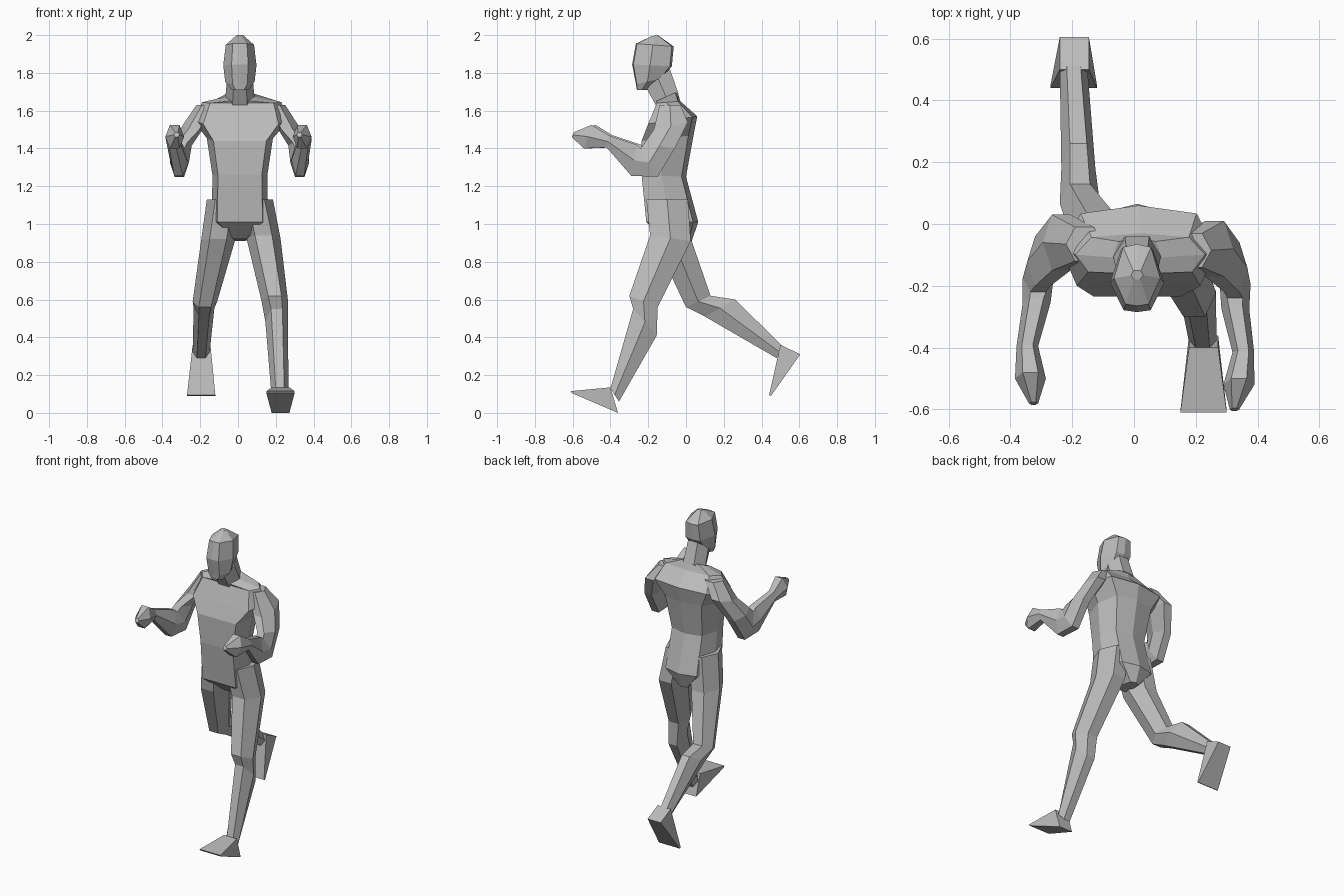
import bpy
import bmesh

# Remove the default object
default = bpy.data.objects.get("Cube")
if default:
    bpy.data.objects.remove(default, do_unlink=True)

# One plain grey for the whole figure
grey = bpy.data.materials.new("plain_grey")
grey.use_nodes = True
colour = (0.5, 0.5, 0.5, 1)
grey.diffuse_color = colour
grey.node_tree.nodes["Principled BSDF"].inputs["Base Color"].default_value = colour

# Cross-sections: (across, front to back)
LIMB = [(-.5, 0), (.5, 0), (1, .5), (.5, 1), (-.5, 1), (-1, .5)]
BODY = [(-.8, 0), (.8, 0), (1, .45), (.75, .9), (0, 1), (-.75, .9), (-1, .45)]
SKULL = [(-.5, .03), (0, 0), (.5, .03), (1, .45), (.6, .95), (0, 1), (-.6, .95), (-1, .45)]
WEDGE = [(-1, 0), (1, 0), (1, 1), (-1, 1)]


def loft(name, rings, section):
    """Skin rings of (centre x, half width, front point, back point)."""
    bm = bmesh.new()
    loops = []
    for x, width, front, back in rings:
        loops.append([
            bm.verts.new((x + u * width,
                          front[0] + v * (back[0] - front[0]),
                          front[1] + v * (back[1] - front[1])))
            for u, v in section])
    count = len(section)
    for lower, upper in zip(loops, loops[1:]):
        for i in range(count):
            j = (i + 1) % count
            bm.faces.new((lower[i], lower[j], upper[j], upper[i]))
    bm.faces.new(loops[0][::-1])
    bm.faces.new(loops[-1])
    bmesh.ops.recalc_face_normals(bm, faces=bm.faces)
    mesh = bpy.data.meshes.new(name)
    bm.to_mesh(mesh)
    bm.free()
    mesh.materials.append(grey)
    obj = bpy.data.objects.new(name, mesh)
    bpy.context.collection.objects.link(obj)
    return obj


def other_side(rings, spread, forward):
    """Mirror rings across x, widening the root and moving them forward."""
    result = []
    for i, (x, width, front, back) in enumerate(rings):
        shift = spread * (1 - i / (len(rings) - 1))
        result.append((shift - x, width,
                       (front[0] - forward, front[1]),
                       (back[0] - forward, back[1])))
    return result


# Torso, from crotch to neck base
loft("torso", [
    (.01, .04, (-.11, .92), (.03, .91)),
    (.01, .15, (-.21, 1.01), (.065, 1.01)),
    (.01, .145, (-.235, 1.26), (0, 1.25)),
    (.01, .175, (-.235, 1.44), (.04, 1.47)),
    (.015, .25, (-.2, 1.53), (.06, 1.57)),
    (.02, .21, (-.155, 1.64), (-.03, 1.65)),
    (.01, .08, (-.16, 1.65), (-.045, 1.7)),
], BODY)

# Neck and head
loft("neck", [
    (.01, .078, (-.16, 1.63), (-.04, 1.69)),
    (.01, .068, (-.21, 1.72), (-.085, 1.82)),
], LIMB)
loft("head", [
    (.01, .045, (-.26, 1.71), (-.2, 1.71)),
    (.01, .078, (-.265, 1.74), (-.13, 1.77)),
    (.01, .088, (-.285, 1.845), (-.075, 1.835)),
    (.01, .075, (-.265, 1.955), (-.065, 1.94)),
    (.01, .02, (-.18, 1.995), (-.15, 2)),
], SKULL)

# Bent arms with closed hands
arm = [
    (-.16, .06, (-.12, 1.63), (-.01, 1.63)),
    (-.235, .06, (-.15, 1.5), (.03, 1.54)),
    (-.295, .05, (-.2, 1.43), (-.04, 1.4)),
    (-.31, .05, (-.22, 1.4), (-.13, 1.25)),
    (-.315, .045, (-.24, 1.42), (-.27, 1.255)),
    (-.345, .035, (-.39, 1.47), (-.4, 1.405)),
    (-.335, .05, (-.48, 1.525), (-.52, 1.4)),
    (-.325, .015, (-.575, 1.485), (-.585, 1.46)),
]
loft("right_arm", arm, LIMB)
loft("left_arm", other_side(arm, .03, .02), LIMB)

# Leading leg and foot
loft("left_leg", [
    (.095, .09, (-.21, 1.13), (.01, 1.13)),
    (.135, .09, (-.19, .94), (.025, .91)),
    (.195, .07, (-.3, .62), (-.15, .56)),
    (.205, .06, (-.28, .55), (-.155, .41)),
    (.222, .045, (-.4, .13), (-.355, .06)),
], LIMB)
loft("left_foot", [
    (.225, .047, (-.4, .135), (-.36, 0)),
    (.225, .075, (-.61, .115), (-.605, .105)),
], WEDGE)

# Trailing leg and foot
loft("right_leg", [
    (-.075, .09, (-.2, 1.13), (.01, 1.13)),
    (-.105, .09, (-.17, .92), (.03, .91)),
    (-.175, .065, (0, .56), (.13, .62)),
    (-.18, .055, (.1, .51), (.26, .6)),
    (-.195, .045, (.48, .29), (.51, .355)),
], LIMB)
loft("right_foot", [
    (-.193, .047, (.605, .31), (.5, .36)),
    (-.195, .075, (.45, .09), (.44, .095)),
], WEDGE)
